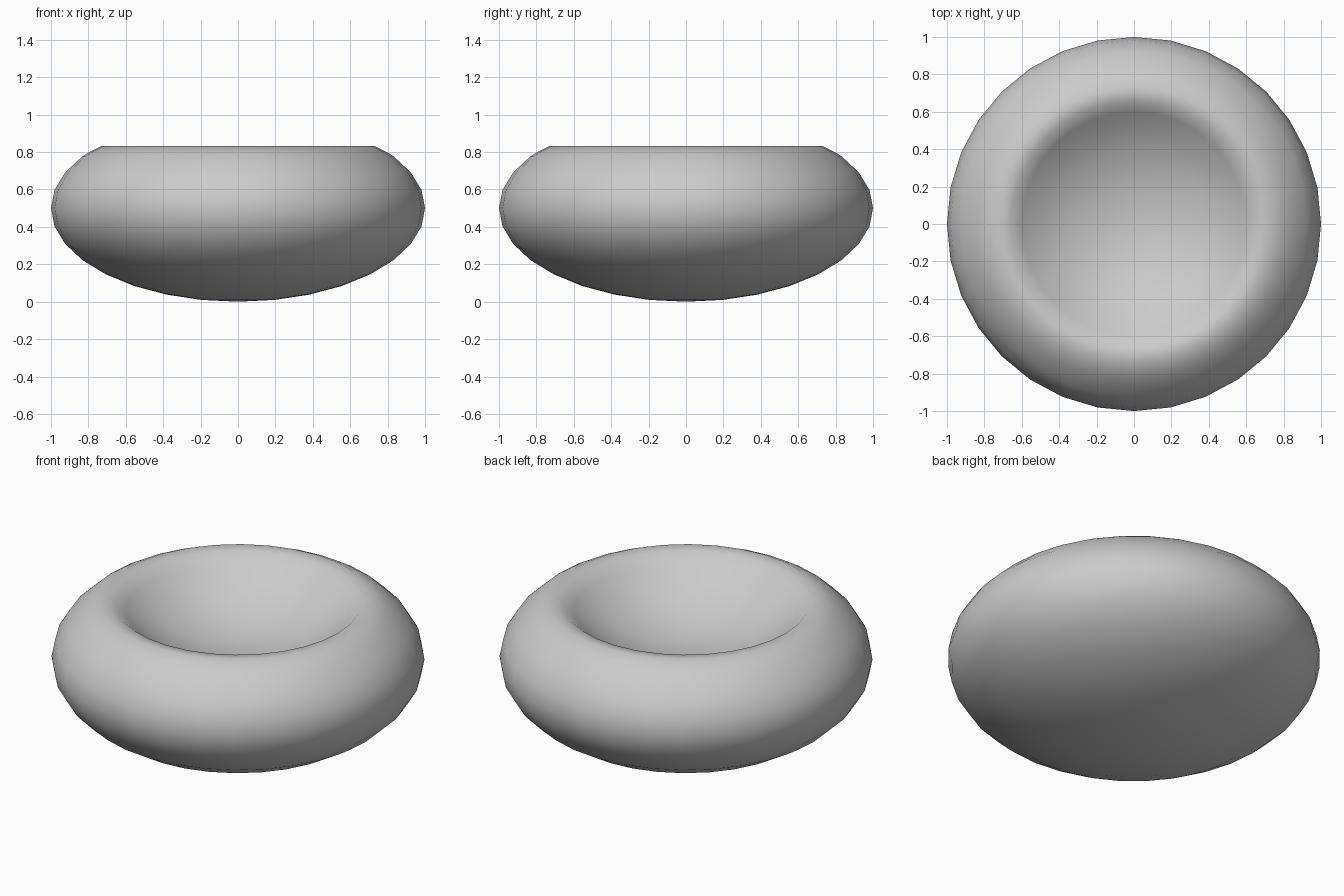
import bpy, bmesh, math

if "Cube" in bpy.data.objects:
    bpy.data.objects.remove(bpy.data.objects["Cube"])

SEGMENTS = 32

# Outer shell: lower half and shoulder of a flattened sphere
profile = []
for i in range(12):
    a = math.radians(-90 + 11.25 * i)
    profile.append((math.cos(a), 0.5 + 0.5 * math.sin(a)))
profile[0] = (0, 0)

# Soft rim, then the shallow bowl down to its centre
profile += [(0.79, 0.803), (0.73, 0.832), (0.66, 0.825), (0.60, 0.775),
            (0.50, 0.70), (0.38, 0.635), (0.20, 0.575), (0, 0.555)]

# Spin the profile about z
bm = bmesh.new()
verts = [bm.verts.new((r, 0, z)) for r, z in profile]
edges = [bm.edges.new(pair) for pair in zip(verts, verts[1:])]
bmesh.ops.spin(bm, geom=verts + edges, cent=(0, 0, 0), axis=(0, 0, 1),
               angle=math.tau, steps=SEGMENTS, use_duplicate=False)
bmesh.ops.remove_doubles(bm, verts=bm.verts, dist=0.0005)
bmesh.ops.recalc_face_normals(bm, faces=bm.faces)
for face in bm.faces:
    face.smooth = True

mesh = bpy.data.meshes.new("round_bowl")
bm.to_mesh(mesh)
bm.free()
bowl = bpy.data.objects.new("round_bowl", mesh)
bpy.context.collection.objects.link(bowl)
